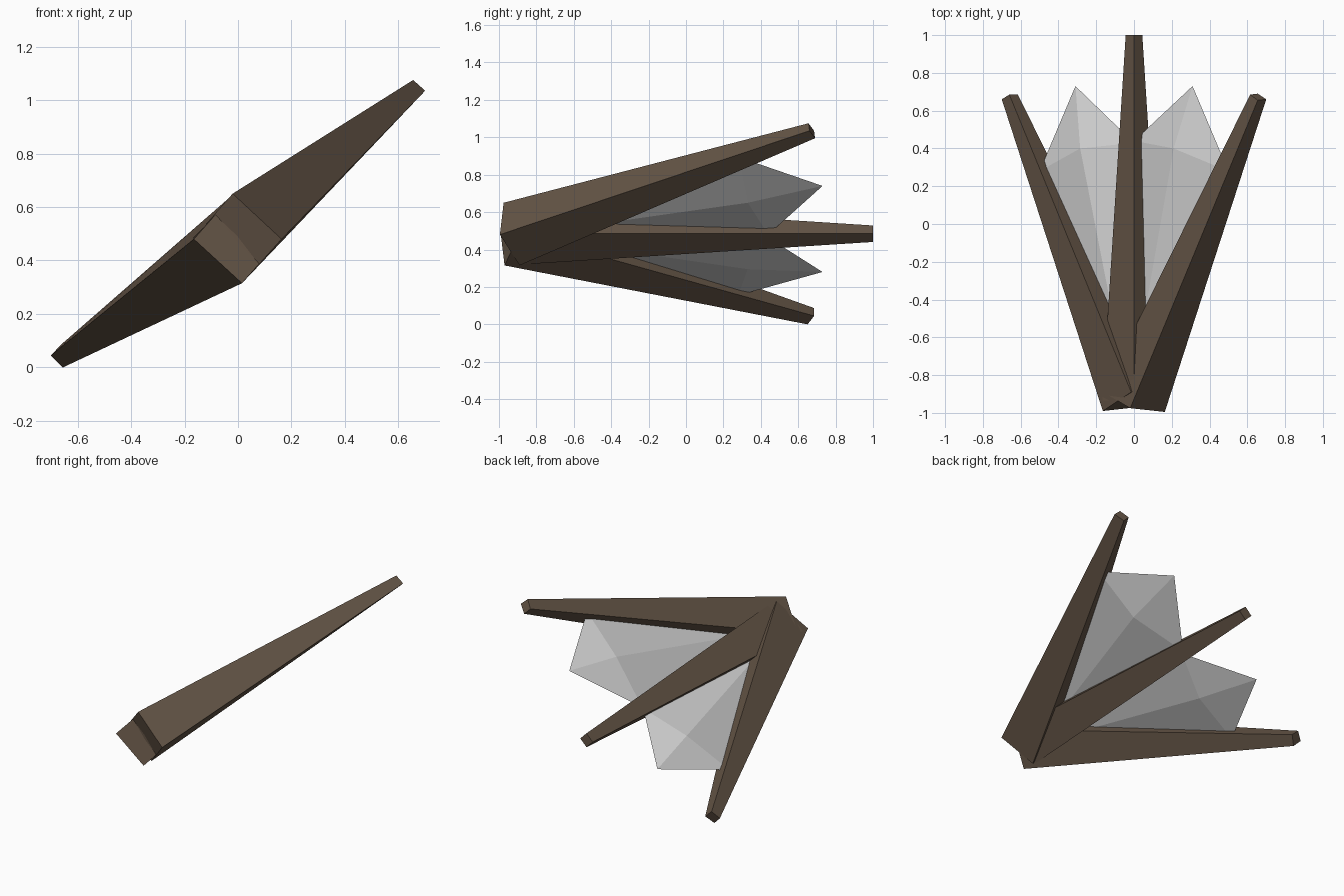
import bpy
from mathutils import Vector

if "Cube" in bpy.data.objects:
    bpy.data.objects.remove(bpy.data.objects["Cube"])


def material(name, rgb):
    m = bpy.data.materials.new(name)
    m.diffuse_color = (*rgb, 1)
    m.use_nodes = True
    m.node_tree.nodes["Principled BSDF"].inputs["Base Color"].default_value = m.diffuse_color
    return m


brown = material("dark brown", (0.125, 0.088, 0.060))
grey = material("pale grey", (0.65, 0.65, 0.65))


def make(name, verts, faces, mat):
    mesh = bpy.data.meshes.new(name)
    mesh.from_pydata([tuple(v) for v in verts], [], faces)
    mesh.materials.append(mat)
    ob = bpy.data.objects.new(name, mesh)
    bpy.context.collection.objects.link(ob)
    # make all normals point outwards
    import bmesh
    bm = bmesh.new()
    bm.from_mesh(mesh)
    bmesh.ops.recalc_face_normals(bm, faces=bm.faces)
    bm.to_mesh(mesh)
    bm.free()
    return ob


def beam(name, root, tip):
    """Tapered four-sided strut between two square ends."""
    sides = [(i, (i + 1) % 4, (i + 1) % 4 + 4, i + 4) for i in range(4)]
    make(name, root + tip, [(3, 2, 1, 0), (4, 5, 6, 7)] + sides, brown)


def web(name, rim, upper, lower):
    """Thin faceted panel: a four-point rim with a raised point on each side."""
    faces = []
    for i in range(4):
        j = (i + 1) % 4
        faces += [(i, j, 4), (j, i, 5)]
    make(name, rim + [upper, lower], faces, grey)


# three struts fanning out from one root
beam("left_strut",
     [(-0.165, -0.99, 0.48), (0.015, -0.97, 0.315), (0.165, -0.89, 0.485), (-0.015, -0.89, 0.65)],
     [(-0.70, 0.66, 0.045), (-0.655, 0.65, 0.0), (-0.615, 0.685, 0.045), (-0.66, 0.685, 0.087)])
beam("right_strut",
     [(0.163, -0.995, 0.48), (-0.02, -0.975, 0.65), (-0.165, -0.89, 0.485), (0.015, -0.89, 0.315)],
     [(0.70, 0.66, 1.035), (0.655, 0.655, 1.075), (0.615, 0.685, 1.035), (0.655, 0.69, 0.995)])


def diamond(r, y):
    c = Vector((0, y, 0.4845))
    return [c + Vector(d) * r for d in ((-1, 0, 0), (0, 0, -1), (1, 0, 0), (0, 0, 1))]


beam("middle_strut", diamond(0.168, -0.935), diamond(0.044, 1.0))

# webs stretched between neighbouring struts
web("left_web",
    [(-0.05, -0.80, 0.46), (0, 0.43, 0.47), (-0.31, 0.73, 0.28), (-0.50, 0.28, 0.155)],
    (-0.285, 0.40, 0.36), (-0.215, 0.33, 0.295))
web("right_web",
    [(0, -0.80, 0.49), (0, 0.44, 0.48), (0.31, 0.73, 0.74), (0.50, 0.28, 0.895)],
    (0.21, 0.40, 0.73), (0.28, 0.33, 0.65))
